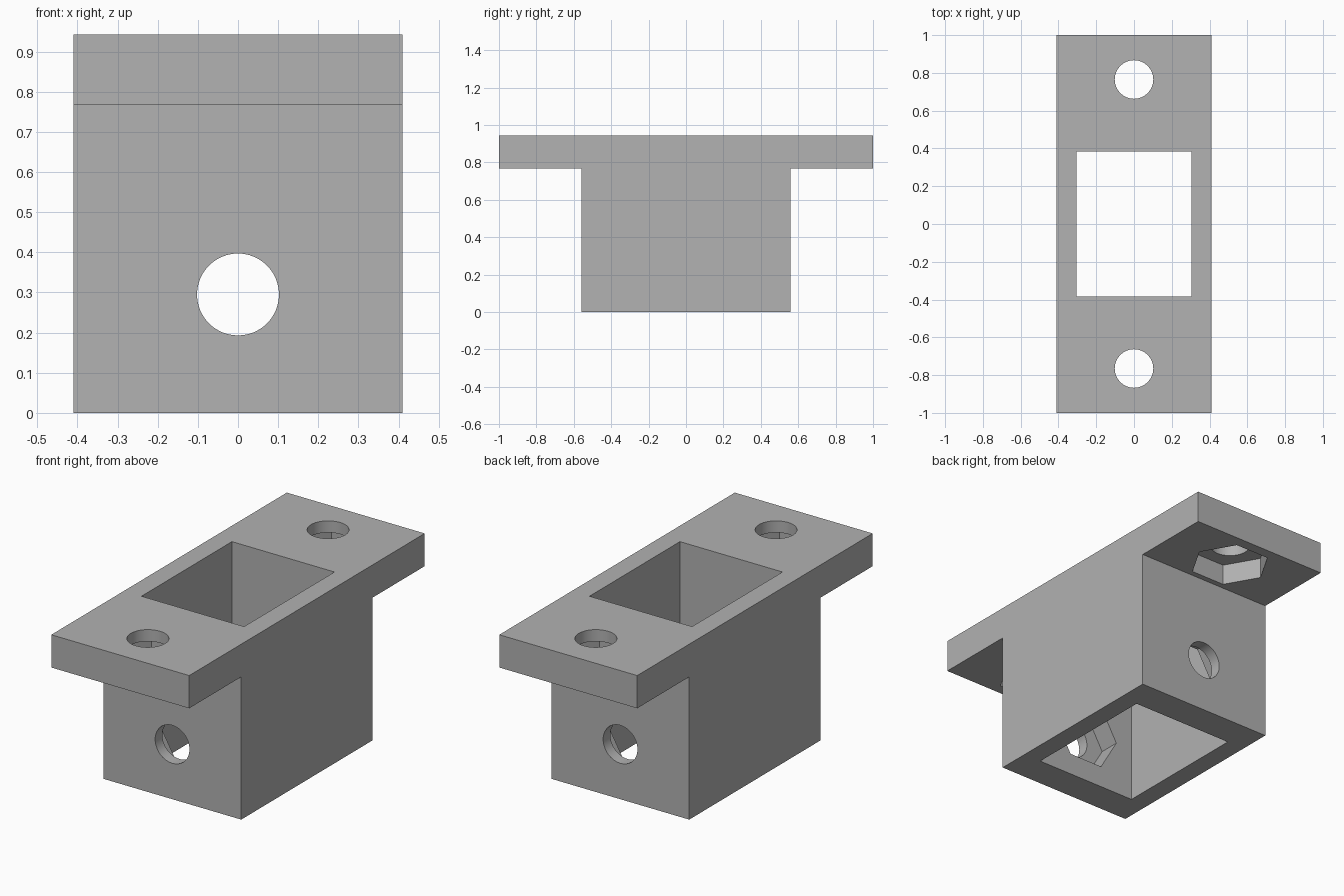
import bpy
import bmesh
import math
from mathutils import Matrix

cube = bpy.data.objects.get("Cube")
if cube:
    bpy.data.objects.remove(cube, do_unlink=True)

WIDTH = 0.82        # across x
HEIGHT = 0.943
FLANGE_Z = 0.767    # underside of the flange
BODY_Y = 0.558      # half depth of the tube
POCKET = (0.61, 0.768)
HOLE_R, NUT_R, NUT_DEPTH = 0.102, 0.204, 0.113
BOLT_Y, CROSS_Z = 0.765, 0.295

grey = bpy.data.materials.new("grey_plastic")
grey.use_nodes = True
colour = (0.445, 0.445, 0.445, 1)
grey.diffuse_color = colour
grey.node_tree.nodes["Principled BSDF"].inputs["Base Color"].default_value = colour


def make_object(name, bm):
    bmesh.ops.recalc_face_normals(bm, faces=bm.faces)
    mesh = bpy.data.meshes.new(name)
    bm.to_mesh(mesh)
    bm.free()
    mesh.materials.append(grey)
    obj = bpy.data.objects.new(name, mesh)
    bpy.context.collection.objects.link(obj)
    return obj


def prism(name, sides, radius, length, centre, along_y=False):
    """Cylinder or hexagon along z or y, with a corner on the x axis."""
    bm = bmesh.new()
    bmesh.ops.create_cone(bm, cap_ends=True, segments=sides, radius1=radius,
                          radius2=radius, depth=length)
    # Put a corner exactly on +x
    v = bm.verts[:][0].co
    turn = Matrix.Rotation(-math.atan2(v.y, v.x), 4, "Z")
    tilt = Matrix.Rotation(math.pi / 2 if along_y else 0, 4, "X")
    bm.transform(Matrix.Translation(centre) @ tilt @ turn)
    return make_object(name, bm)


def cut(target, cutter):
    bpy.context.view_layer.objects.active = target
    mod = target.modifiers.new("cut", "BOOLEAN")
    mod.operation = "DIFFERENCE"
    mod.solver = "EXACT"
    mod.object = cutter
    bpy.ops.object.modifier_apply(modifier=mod.name)
    bpy.data.objects.remove(cutter, do_unlink=True)


# T-shaped side profile, extruded across the width
half = [(BODY_Y, 0), (BODY_Y, FLANGE_Z), (1, FLANGE_Z), (1, HEIGHT)]
outline = half + [(-y, z) for y, z in reversed(half)]
bm = bmesh.new()
face = bm.faces.new([bm.verts.new((-WIDTH / 2, y, z)) for y, z in outline])
side = bmesh.ops.extrude_face_region(bm, geom=[face])
bmesh.ops.translate(bm, vec=(WIDTH, 0, 0),
                    verts=[g for g in side["geom"] if isinstance(g, bmesh.types.BMVert)])
bracket = make_object("flanged_bracket", bm)

# Rectangular pocket right through the tube
bm = bmesh.new()
bmesh.ops.create_cube(bm, size=1)
bm.transform(Matrix.Translation((0, 0, HEIGHT / 2)) @ Matrix.Diagonal((*POCKET, 2, 1)))
cut(bracket, make_object("pocket_cutter", bm))

# Cross hole through front and back walls
cut(bracket, prism("cross_hole_cutter", 64, HOLE_R, 2, (0, 0, CROSS_Z), True))

# Nut recesses on the inner faces of both walls
reach = POCKET[1] + 2 * NUT_DEPTH
cut(bracket, prism("wall_nut_cutter", 6, NUT_R, reach, (0, 0, CROSS_Z), True))

# Bolt holes and nut recesses in the flange ends
for s in (-1, 1):
    cut(bracket, prism("bolt_hole_cutter", 64, HOLE_R, 1, (0, s * BOLT_Y, HEIGHT)))
    cut(bracket, prism("flange_nut_cutter", 6, NUT_R, 2 * NUT_DEPTH,
                       (0, s * BOLT_Y, FLANGE_Z)))

# Smooth hole walls, crisp edges
bpy.ops.object.select_all(action="DESELECT")
bracket.select_set(True)
bpy.context.view_layer.objects.active = bracket
bpy.ops.object.shade_smooth_by_angle(angle=math.radians(30))
